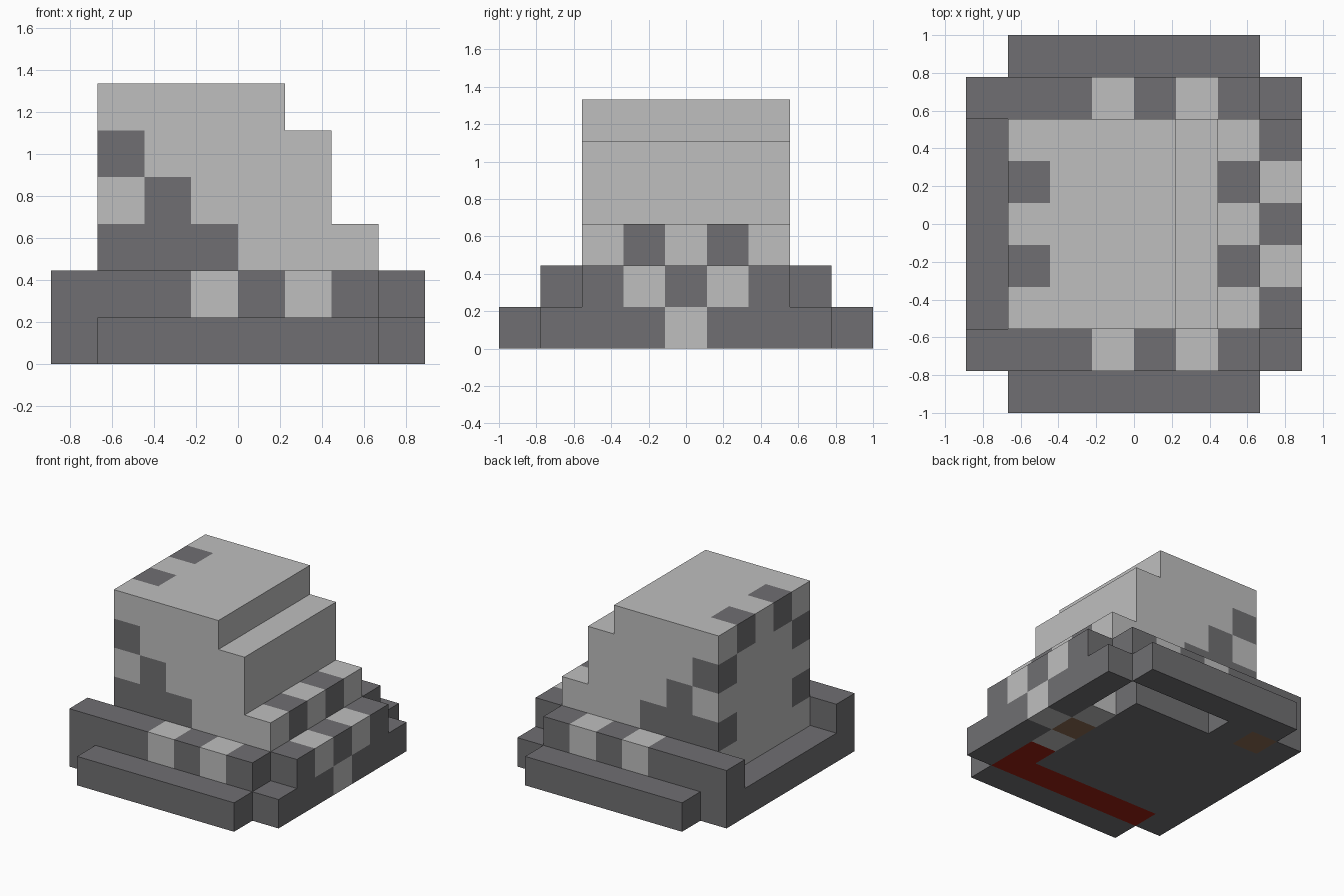
import bpy
import bmesh
from mathutils import Vector
from itertools import product

if "Cube" in bpy.data.objects:
    bpy.data.objects.remove(bpy.data.objects["Cube"])

U = 2 / 9  # edge length of one block


def material(name, rgb):
    mat = bpy.data.materials.new(name)
    mat.use_nodes = True
    mat.diffuse_color = (*rgb, 1)
    mat.node_tree.nodes["Principled BSDF"].inputs["Base Color"].default_value = (*rgb, 1)
    return mat


MATERIALS = [
    material("dark_grey", (0.162, 0.159, 0.168)),
    material("light_grey", (0.52, 0.52, 0.52)),
    material("dark_red", (0.33, 0.015, 0.006)),
    material("brown", (0.26, 0.15, 0.085)),
]
DARK, LIGHT, RED, BROWN = range(4)


def blocks(xs, ys, zs):
    return set(product(xs, ys, zs))


# Recesses on the underside
recess = blocks(range(-1, 3), [3], [0]) | {(2, 2, 0)}

# Parts as sets of blocks: x and z count from the lower edge, y from the centre
MID = range(-2, 3)
PARTS = {
    "base_plate": blocks(range(-4, 4), range(-3, 4), [0]) - recess,
    "front_bar": blocks(range(-3, 3), [-4], [0]),
    "back_bar": blocks(range(-3, 3), [4], [0]),
    "front_rim": blocks(range(-4, 3), [-3], [1]),
    "back_rim": blocks(range(-4, 3), [3], [1]),
    "side_step": blocks([3], MID, [1]),
    "lower_body": blocks(range(-3, 3), MID, [1, 2]),
    "middle_body": blocks(range(-3, 2), MID, [3, 4]),
    "upper_body": blocks(range(-3, 1), MID, [5]),
}
FILLED = set().union(*PARTS.values())


def colour(part, x, y, z):
    side = abs(y)
    if part.endswith("body"):
        # Dark stair pattern on front and back, notches on top and on the step
        stair = side == 2 and ((z == 2 and x < 0) or (x, z) in {(-2, 3), (-3, 4)})
        notch = side == 1 and (x, z) in {(-3, 5), (2, 2)}
        return DARK if stair or notch else LIGHT
    if part.endswith("rim"):
        return LIGHT if x in (-1, 1) else DARK
    if part == "side_step":
        return LIGHT if side == 1 else DARK
    if part == "base_plate":
        if (y == -3 and -3 <= x <= 2) or (x, y) == (2, -2):
            return RED
        if (x, y) in {(2, 0), (-3, 3)}:
            return BROWN
        if (x == 2 and side == 1) or (x, y) == (3, 0):
            return LIGHT
    return DARK


def build(name, cells):
    bm = bmesh.new()
    for cell in sorted(cells):
        centre = Vector(cell) + Vector((0.5, 0, 0.5))
        for axis, sign in product(range(3), (-1, 1)):
            normal = Vector((0, 0, 0))
            normal[axis] = sign
            if tuple(int(c + n) for c, n in zip(cell, normal)) in FILLED:
                continue
            a = Vector((0, 0, 0))
            a[(axis + 1) % 3] = 0.5
            b = normal.cross(a)
            corner = centre + normal / 2
            loop = (corner - a - b, corner + a - b, corner + a + b, corner - a + b)
            face = bm.faces.new([bm.verts.new(p * U) for p in loop])
            face.material_index = colour(name, *cell)
    # Join the block faces into clean panels, one per colour
    bmesh.ops.remove_doubles(bm, verts=bm.verts, dist=0.001)
    bmesh.ops.dissolve_limit(bm, angle_limit=0.01, verts=bm.verts,
                             edges=bm.edges, delimit={"MATERIAL"})
    mesh = bpy.data.meshes.new(name)
    for mat in MATERIALS:
        mesh.materials.append(mat)
    bm.to_mesh(mesh)
    bm.free()
    bpy.context.collection.objects.link(bpy.data.objects.new(name, mesh))


for part, cells in PARTS.items():
    build(part, cells)
